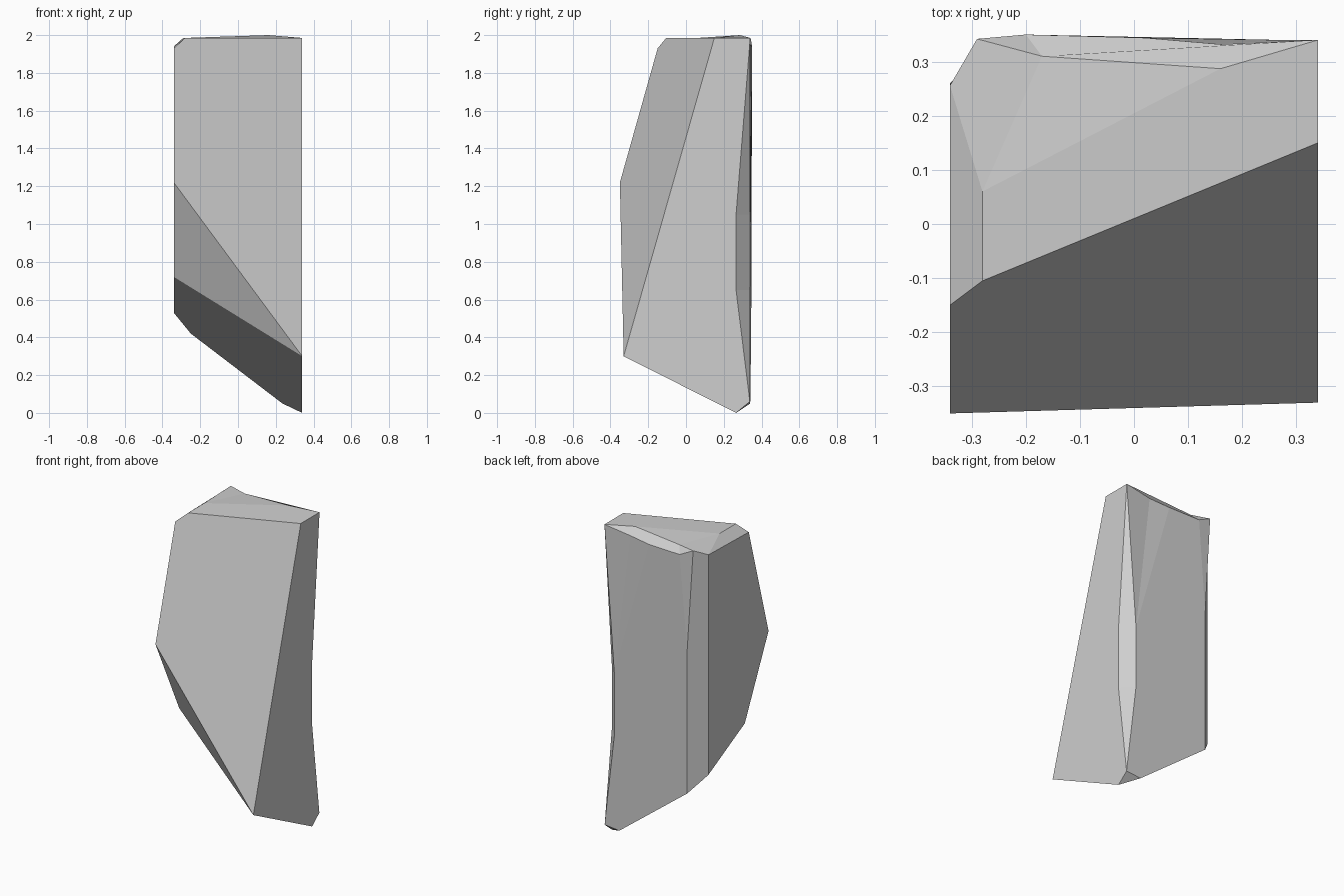
import bpy
import bmesh

cube = bpy.data.objects.get("Cube")
if cube:
    bpy.data.objects.remove(cube, do_unlink=True)

SIDE = 0.34   # half width of the slab

# Named corners of the rock, grouped by the side they belong to
corners = {
    # right side and its chamfered back edge
    "brow": (-SIDE, -0.35, 1.22),
    "chin": (-SIDE, -0.11, 0.72),
    "heel": (-SIDE, 0.26, 0.53),
    "nape": (-SIDE, 0.256, 1.94),
    "temple": (-SIDE, -0.15, 1.93),
    "spine_low": (-0.25, 0.345, 0.42),
    "spine_mid": (-0.25, 0.345, 1.34),
    "spine_top": (-0.29, 0.342, 1.985),
    # left side
    "toe": (SIDE, -0.33, 0.3),
    "crest": (SIDE, 0.15, 1.985),
    "peak": (SIDE, 0.34, 1.985),
    "foot": (SIDE, 0.265, 0),
    "foot_back": (SIDE, 0.338, 0.06),
    "foot_inner": (0.235, 0.34, 0.05),
    # dent worn into the back left edge
    "dent_low": (SIDE, 0.265, 0.65),
    "dent_high": (SIDE, 0.265, 1.05),
    "dent_low_in": (0.27, 0.34, 0.65),
    "dent_high_in": (0.27, 0.34, 1.05),
    # worn top with a dip along the back rim
    "shoulder": (-0.28, -0.105, 1.985),
    "hollow": (-0.28, 0.06, 1.985),
    "knob": (0.16, 0.287, 2),
    "step": (-0.17, 0.31, 1.98),
    "rim_left": (0.16, 0.332, 1.957),
    "rim_mid": (0.02, 0.344, 1.943),
    "rim_right": (-0.2, 0.35, 1.94),
}

# Flat facets, each a loop of corner names
facets = [
    # front
    "brow toe crest shoulder temple",
    "brow chin toe",
    # left side
    "crest toe foot foot_back dent_low dent_high peak",
    # dented back left edge
    "peak dent_high dent_high_in",
    "dent_high dent_low dent_low_in dent_high_in",
    "dent_low foot_back dent_low_in",
    # back
    "peak rim_left dent_high_in",
    "rim_left rim_mid dent_high_in",
    "rim_mid rim_right spine_mid spine_low foot_inner foot_back dent_low_in dent_high_in",
    "spine_mid spine_top rim_right",
    # right side and chamfer
    "brow chin heel nape temple",
    "heel spine_low spine_mid spine_top nape",
    # underside
    "toe chin heel spine_low foot_inner foot",
    "foot foot_inner foot_back",
    # top
    "shoulder crest peak knob hollow",
    "hollow knob step",
    "knob peak rim_left rim_mid rim_right step",
    "step rim_right spine_top",
    "hollow step spine_top nape",
    "shoulder hollow nape temple",
]

# Plain grey stone
stone = bpy.data.materials.new("grey_stone")
stone.use_nodes = True
grey = (0.62, 0.62, 0.62, 1)
stone.diffuse_color = grey
stone.node_tree.nodes["Principled BSDF"].inputs["Base Color"].default_value = grey

# Assemble the faceted rock
bm = bmesh.new()
verts = {name: bm.verts.new(co) for name, co in corners.items()}
for loop in facets:
    bm.faces.new([verts[name] for name in loop.split()])
bmesh.ops.recalc_face_normals(bm, faces=bm.faces)
mesh = bpy.data.meshes.new("rock_slab")
bm.to_mesh(mesh)
bm.free()
mesh.materials.append(stone)
rock = bpy.data.objects.new("rock_slab", mesh)
bpy.context.collection.objects.link(rock)
